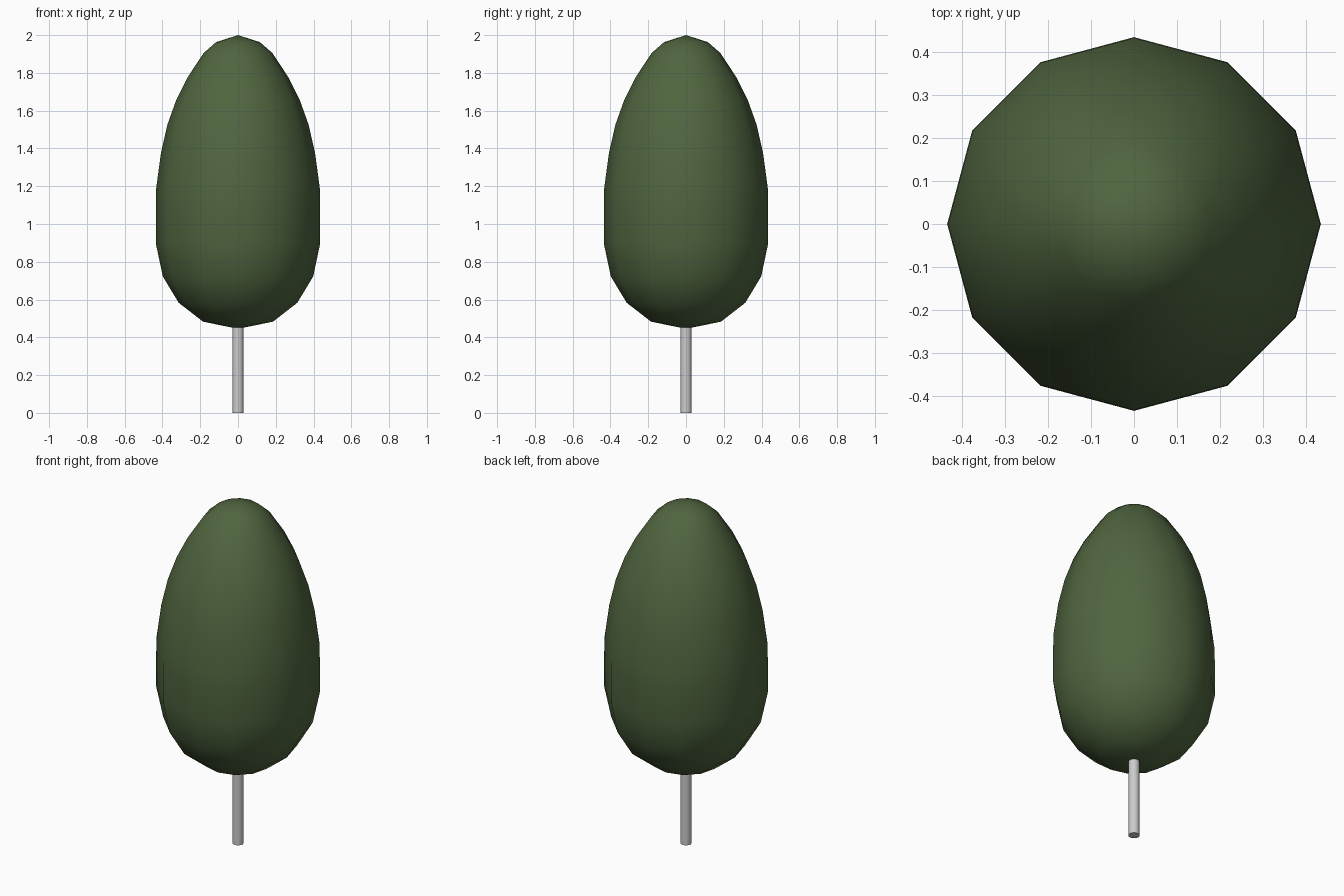
import bpy, bmesh
from math import cos, sin, pi, radians

if "Cube" in bpy.data.objects:
    bpy.data.objects.remove(bpy.data.objects["Cube"])


def lathe(name, profile, sides):
    """Revolve (radius, z) points around z; zero radius makes a pole."""
    bm = bmesh.new()
    rings = []
    for r, z in profile:
        if r == 0:
            rings.append([bm.verts.new((0, 0, z))] * sides)
        else:
            rings.append([bm.verts.new((r * cos(2 * pi * i / sides),
                                        r * sin(2 * pi * i / sides), z))
                          for i in range(sides)])
    for a, b in zip(rings, rings[1:]):
        for i in range(sides):
            j = (i + 1) % sides
            bm.faces.new(list(dict.fromkeys((a[i], a[j], b[j], b[i]))))
    bmesh.ops.recalc_face_normals(bm, faces=bm.faces)
    mesh = bpy.data.meshes.new(name)
    bm.to_mesh(mesh)
    bm.free()
    obj = bpy.data.objects.new(name, mesh)
    bpy.context.collection.objects.link(obj)
    return obj


# Egg-shaped foliage
crown = lathe("crown", [
    (0, 0.445), (0.185, 0.483), (0.314, 0.583), (0.398, 0.722),
    (0.435, 0.897), (0.435, 1.10), (0.433, 1.19), (0.408, 1.376),
    (0.374, 1.525), (0.327, 1.657), (0.268, 1.775), (0.182, 1.905),
    (0.116, 1.963), (0, 2.0)], 12)
crown.data.shade_smooth()
green = bpy.data.materials.new("foliage_green")
green.diffuse_color = (0.08, 0.13, 0.05, 1)
green.use_nodes = True
green.node_tree.nodes["Principled BSDF"].inputs["Base Color"].default_value = green.diffuse_color
crown.data.materials.append(green)

# Thin grey trunk, ending just inside the foliage
bpy.ops.mesh.primitive_cylinder_add(vertices=12, radius=0.03, depth=0.5,
                                    location=(0, 0, 0.25))
trunk = bpy.context.object
trunk.name = "trunk"
bpy.ops.object.shade_smooth_by_angle(angle=radians(40))
